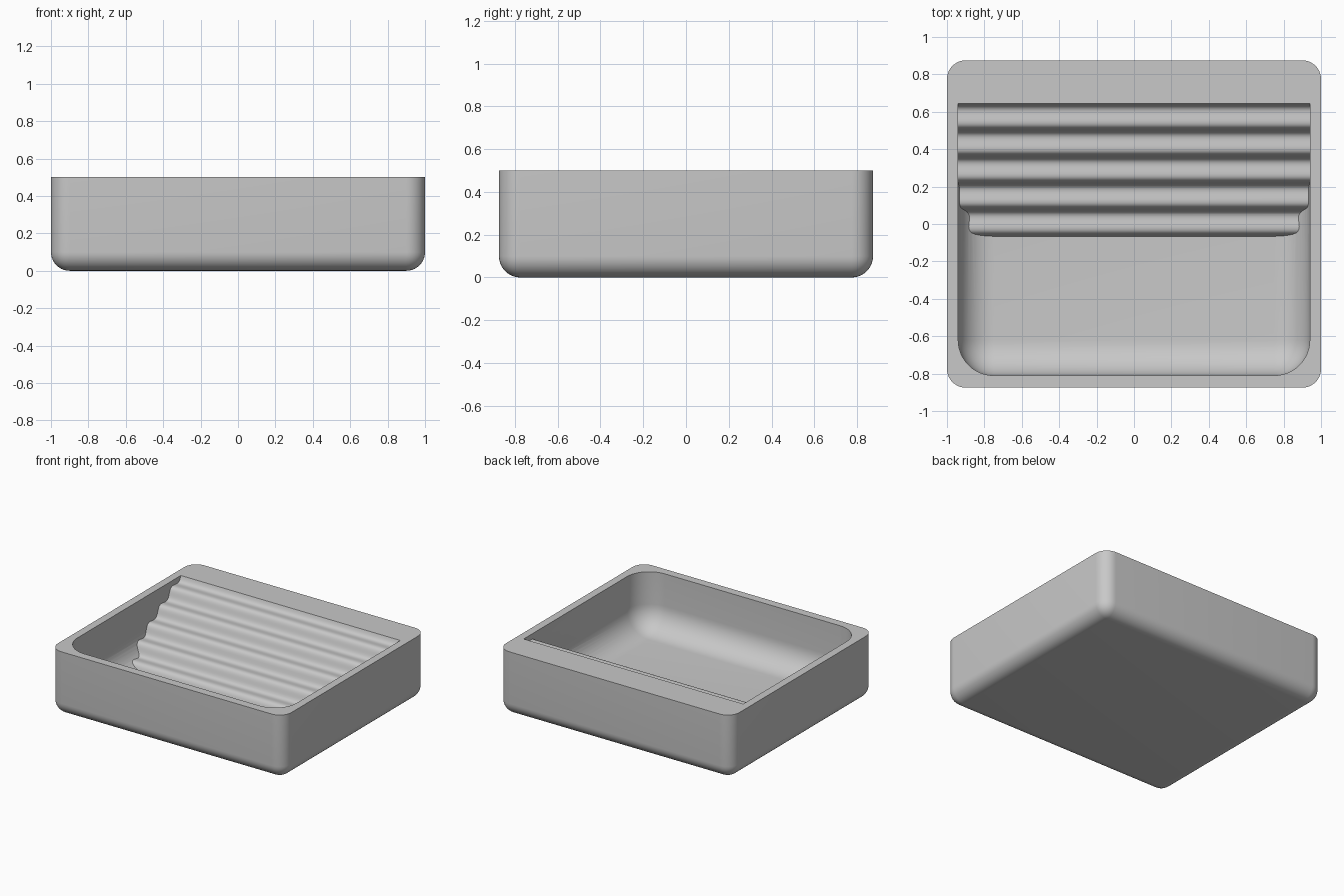
import bpy, bmesh, math
from mathutils import Vector

old = bpy.data.objects.get("Cube")
if old:
    bpy.data.objects.remove(old, do_unlink=True)

grey = bpy.data.materials.new("light grey")
grey.use_nodes = True
colour = (0.58, 0.58, 0.58, 1)
grey.diffuse_color = colour
grey.node_tree.nodes["Principled BSDF"].inputs["Base Color"].default_value = colour


def add_object(name, bm):
    bmesh.ops.recalc_face_normals(bm, faces=bm.faces)
    mesh = bpy.data.meshes.new(name)
    bm.to_mesh(mesh)
    bm.free()
    mesh.materials.append(grey)
    obj = bpy.data.objects.new(name, mesh)
    bpy.context.collection.objects.link(obj)
    return obj


def rounded_block(name, low, high, radius, segments):
    """Box with every edge rounded except those of its top face."""
    bm = bmesh.new()
    bmesh.ops.create_cube(bm, size=1)
    for v in bm.verts:
        v.co = [lo if c < 0 else hi for c, lo, hi in zip(v.co, low, high)]
    edges = [e for e in bm.edges if min(v.co.z for v in e.verts) < high[2]]
    bmesh.ops.bevel(bm, geom=edges, offset=radius, segments=segments,
                    profile=0.5, affect='EDGES', clamp_overlap=True)
    return add_object(name, bm)


def ridged_wedge(name, top, foot, ridges, depth, half_width):
    """Solid behind a sloping, rippled board, extruded along x."""
    top, foot = Vector(top), Vector(foot)
    run = foot - top
    normal = Vector((run.y, -run.x)).normalized()
    steps = 20
    profile = [top + Vector((0, 0.8))]
    for i in range(int(steps * (ridges + 0.25)) + 1):
        t = i / steps
        ripple = depth * math.sin(t * math.tau)
        profile.append(top + run * t / ridges - normal * ripple)
    profile += [Vector((profile[-1].x, -0.3)), Vector((1.5, -0.3)), Vector((1.5, 1.3))]
    bm = bmesh.new()
    face = bm.faces.new([bm.verts.new((-half_width, p.x, p.y)) for p in profile])
    side = bmesh.ops.extrude_face_region(bm, geom=[face])["geom"]
    bmesh.ops.translate(bm, vec=(2 * half_width, 0, 0),
                        verts=[g for g in side if isinstance(g, bmesh.types.BMVert)])
    return add_object(name, bm)


def cut(target, cutter):
    mod = target.modifiers.new("cut", 'BOOLEAN')
    mod.operation = 'DIFFERENCE'
    mod.solver = 'EXACT'
    mod.object = cutter
    bpy.ops.object.select_all(action='DESELECT')
    bpy.context.view_layer.objects.active = target
    target.select_set(True)
    bpy.ops.object.modifier_apply(modifier=mod.name)
    bpy.data.objects.remove(cutter, do_unlink=True)


# Outer shell of the basin
basin = rounded_block("washboard_basin", (-1, -0.875, 0), (1, 0.875, 0.5), 0.1, 10)

# Hollow of the basin, with the rippled washboard left standing at the back
hollow = rounded_block("hollow", (-0.94, -0.81, 0.06), (0.94, 1.1, 0.9), 0.19, 12)
washboard = ridged_wedge("washboard", (0.643, 0.5), (-0.062, 0.07), 5, 0.021, 1.3)
for helper in (hollow, washboard):
    helper.hide_render = True
cut(hollow, washboard)
cut(basin, hollow)

bpy.ops.object.shade_smooth_by_angle(angle=math.radians(30))
